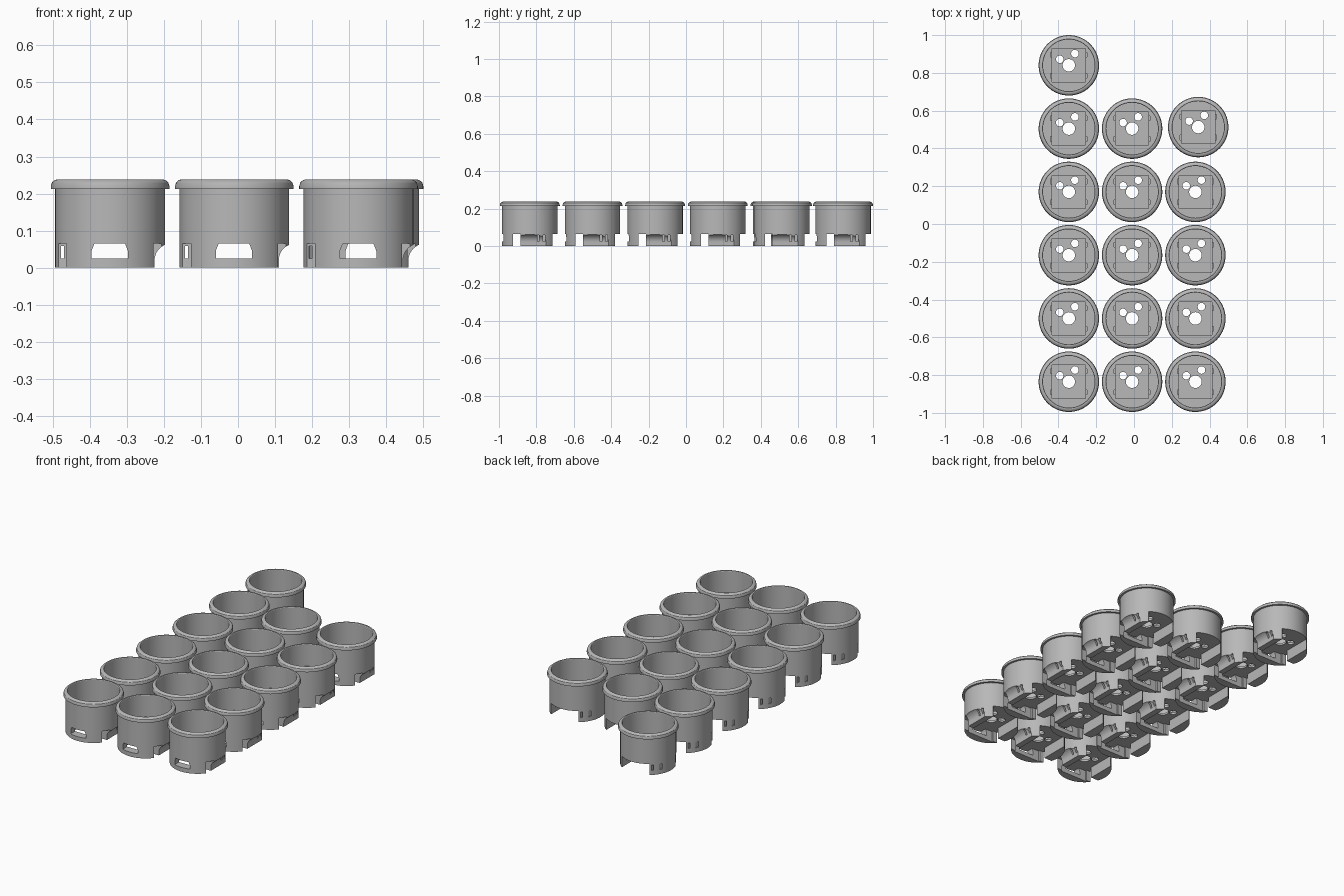
import bpy, bmesh, math
from mathutils import Vector, Matrix

cube = bpy.data.objects.get("Cube")
if cube:
    bpy.data.objects.remove(cube, do_unlink=True)

GREY = (0.48, 0.48, 0.48, 1)
mat = bpy.data.materials.new("plain grey")
mat.use_nodes = True
mat.diffuse_color = GREY
mat.node_tree.nodes["Principled BSDF"].inputs["Base Color"].default_value = GREY

BODY_R, UNDER, FLOOR, SEAT, TOP = 0.148, 0.065, 0.11, 0.077, 0.238
HALF = 0.088      # half width of the square socket


def make(name, bm):
    bmesh.ops.recalc_face_normals(bm, faces=bm.faces)
    me = bpy.data.meshes.new(name)
    bm.to_mesh(me)
    bm.free()
    ob = bpy.data.objects.new(name, me)
    bpy.context.collection.objects.link(ob)
    return ob


def lathe(name, profile, steps=72):
    bm = bmesh.new()
    vs = [bm.verts.new((r, 0, z)) for r, z in profile]
    es = [bm.edges.new(p) for p in zip(vs, vs[1:])]
    bmesh.ops.spin(bm, geom=vs + es, cent=(0, 0, 0), axis=(0, 0, 1),
                   angle=math.tau, steps=steps)
    bmesh.ops.remove_doubles(bm, verts=bm.verts, dist=1e-5)
    return make(name, bm)


def box(x0, x1, y0, y1, z0, z1):
    bm = bmesh.new()
    mid = Vector((x0 + x1, y0 + y1, z0 + z1)) / 2
    size = Matrix.Diagonal((x1 - x0, y1 - y0, z1 - z0, 1))
    bmesh.ops.create_cube(bm, size=1, matrix=Matrix.Translation(mid) @ size)
    return make("cutter", bm)


def hole(x, y, r):
    bm = bmesh.new()
    bmesh.ops.create_cone(bm, cap_ends=True, segments=32, radius1=r, radius2=r,
                          depth=0.4, matrix=Matrix.Translation((x, y, 0.1)))
    return make("cutter", bm)


def prism_y(points, y0, y1):
    """Extrude an x-z outline along y."""
    bm = bmesh.new()
    face = bm.faces.new([bm.verts.new((x, y0, z)) for x, z in points])
    ext = bmesh.ops.extrude_face_region(bm, geom=[face])["geom"]
    bmesh.ops.translate(bm, vec=(0, y1 - y0, 0),
                        verts=[v for v in ext if isinstance(v, bmesh.types.BMVert)])
    return make("cutter", bm)


def carve(ob, cutters):
    for c in cutters:
        c.hide_render = True
        m = ob.modifiers.new("cut", 'BOOLEAN')
        m.operation, m.solver, m.object = 'DIFFERENCE', 'EXACT', c
    deps = bpy.context.evaluated_depsgraph_get()
    me = bpy.data.meshes.new_from_object(ob.evaluated_get(deps))
    ob.modifiers.clear()
    ob.data = me
    for c in cutters:
        bpy.data.objects.remove(c, do_unlink=True)
    me.materials.clear()
    me.materials.append(mat)
    bpy.ops.object.select_all(action='DESELECT')
    ob.select_set(True)
    bpy.context.view_layer.objects.active = ob
    bpy.ops.object.shade_smooth_by_angle(angle=math.radians(30))


# Cup with a rounded overhanging rim and a floor
rim = [(0.16, 0.213), (0.16, 0.22), (0.157, 0.23), (0.15, 0.236), (0.144, TOP)]
cup = lathe("cup", [(0, UNDER), (BODY_R, UNDER), (BODY_R, 0.213)] + rim
            + [(0.139, TOP), (0.137, 0.235), (0.137, FLOOR), (0, FLOOR)])
cuts = [box(-HALF, HALF, -HALF, HALF, SEAT, 0.2)]           # square socket
cuts += [box(s * 0.09 - 0.006, s * 0.09 + 0.006, y - 0.012, y + 0.012, SEAT + 0.01, 0.2)
         for s in (-1, 1) for y in (-0.055, 0.055)]          # clip notches
cuts += [hole(0, 0, 0.033), hole(-0.048, 0.032, 0.02), hole(0.032, 0.062, 0.02)]
carve(cup, cuts)

# Feet: a disc cut into a front bar and two side feet
feet = lathe("feet", [(0, 0), (BODY_R, 0), (BODY_R, UNDER), (0, UNDER)])
scallop = [(0.165 - 0.045 * math.cos(a), 0.02 + 0.045 * math.sin(a))
           for a in (math.pi / 2 * i / 10 for i in range(11))]
window = [(-0.05, 0.025), (0.048, 0.025), (0.048, 0.045), (0.044, 0.056),
          (0.034, 0.08), (-0.036, 0.08), (-0.046, 0.056), (-0.05, 0.045)]
cuts = [
    box(-0.09, 0.085, -0.1, 0.2, -0.1, 0.1),                 # open middle and back
    box(-0.2, 0.2, -0.09, -0.05, -0.1, 0.1),                 # gap behind the bar
    prism_y(window, -0.2, -0.05),                            # slot in the bar
    prism_y(scallop + [(0.2, UNDER + 0.02), (0.2, -0.1), (0.12, -0.1)], -0.2, 0.2),
    box(-0.2, 0.2, 0.12, 0.2, -0.1, 0.1),                    # flat back ends
]
# Wire slots that leave H-shaped clips on the side feet
for x in (-0.129, -0.102):
    cuts.append(box(x - 0.004, x + 0.004, -0.06, 0.2, 0.025, 0.058))
for y in (0.045, 0.075):
    cuts.append(box(0.07, 0.2, y - 0.005, y + 0.005, 0.025, 0.058))
carve(feet, cuts)

# Grid of holders, with a single one in the last row
spots = [(-0.345 + 0.335 * c, -0.835 + 0.335 * r) for r in range(5) for c in range(3)]
spots[-1] = (0.34, 0.513)
spots.append((-0.345, 0.84))
for i, (x, y) in enumerate(spots):
    for part in (cup, feet):
        ob = part if i == 0 else part.copy()
        if i:
            bpy.context.collection.objects.link(ob)
        ob.location = (x, y, 0)
